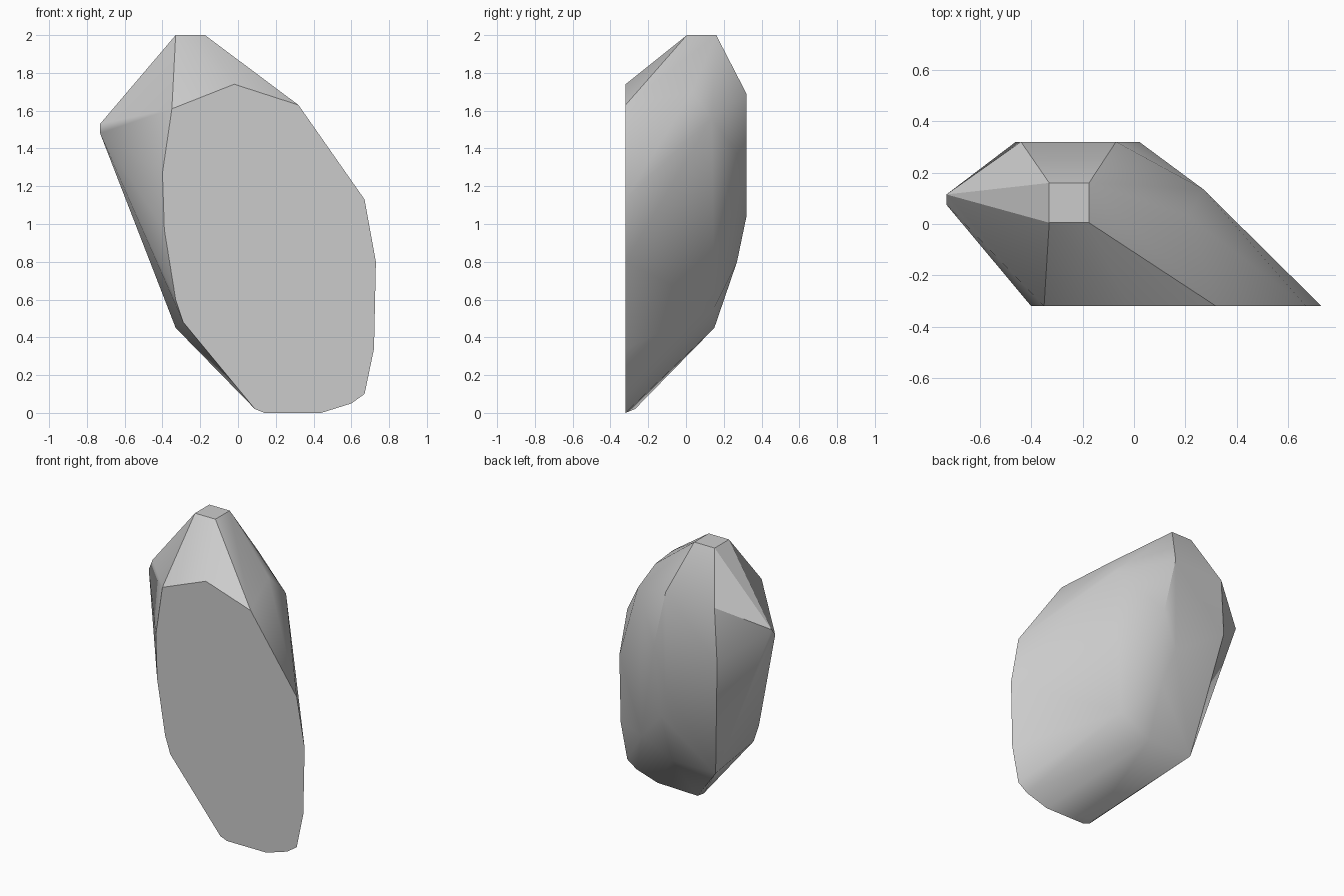
import bpy
import bmesh
import math

# Remove the default cube only
default_cube = bpy.data.objects.get("Cube")
if default_cube:
    bpy.data.objects.remove(default_cube, do_unlink=True)


def make_material(name, value):
    """Plain flat grey material."""
    material = bpy.data.materials.new(name)
    material.use_nodes = True
    colour = (value, value, value, 1)
    material.diffuse_color = colour
    shader = material.node_tree.nodes["Principled BSDF"]
    shader.inputs["Base Color"].default_value = colour
    shader.inputs["Roughness"].default_value = 0.9
    return material


def outline(depth, profile):
    """Place an x-z outline on a plane of constant y."""
    return [(x, depth, z) for x, z in profile]


HALF_DEPTH = 0.32

# Flat cut face at the front
front_cut = outline(-HALF_DEPTH, [
    (-0.02, 1.74), (-0.35, 1.61), (-0.4, 1.27), (-0.39, 0.97),
    (-0.33, 0.6), (-0.29, 0.48), (0.09, 0.02), (0.14, 0),
    (0.44, 0), (0.6, 0.05), (0.67, 0.1), (0.72, 0.34),
    (0.73, 0.8), (0.67, 1.13), (0.32, 1.63)])

# Smaller flat facet at the back
back_facet = outline(HALF_DEPTH, [
    (-0.44, 1.68), (-0.07, 1.69), (0.02, 1.3), (-0.07, 1.04), (-0.46, 1.3)])

# Small square crown on top
crown = [(x, y, 2) for x in (-0.33, -0.175) for y in (0.005, 0.16)]

# Blunt side point
side_point = [(-0.73, 0.075, 1.48), (-0.73, 0.115, 1.53)]

# Shoulders on the sloping side, and the lower ridge and foot
shoulders = [(0.27, 0.135, 1.56), (0.21, 0.03, 1.7)]
lower_ridge = [(-0.33, 0.15, 0.45), (0, 0.15, 0.45),
               (0.23, 0.15, 0.56), (0, 0.27, 0.8)]
foot = [(0.1, -0.27, 0.02)]

# Wrap all facet corners in one chiselled shell
mesh = bpy.data.meshes.new("faceted_rock")
bm = bmesh.new()
for corner in (front_cut + back_facet + crown + side_point
               + shoulders + lower_ridge + foot):
    bm.verts.new(corner)
hull = bmesh.ops.convex_hull(bm, input=bm.verts)
loose = {item for key in ("geom_interior", "geom_unused")
         for item in hull[key] if isinstance(item, bmesh.types.BMVert)}
bmesh.ops.delete(bm, geom=list(loose), context="VERTS")

# Merge coplanar triangles into clean facets
bmesh.ops.dissolve_limit(bm, angle_limit=math.radians(1),
                         verts=bm.verts, edges=bm.edges)
bmesh.ops.recalc_face_normals(bm, faces=bm.faces)
bm.to_mesh(mesh)
bm.free()

rock = bpy.data.objects.new("faceted_rock", mesh)
bpy.context.collection.objects.link(rock)
mesh.materials.append(make_material("stone_grey", 0.6))

# Soft shading across shallow facets, crisp on the strong edges
bpy.ops.object.select_all(action="DESELECT")
rock.select_set(True)
bpy.context.view_layer.objects.active = rock
bpy.ops.object.shade_smooth_by_angle(angle=math.radians(30))
